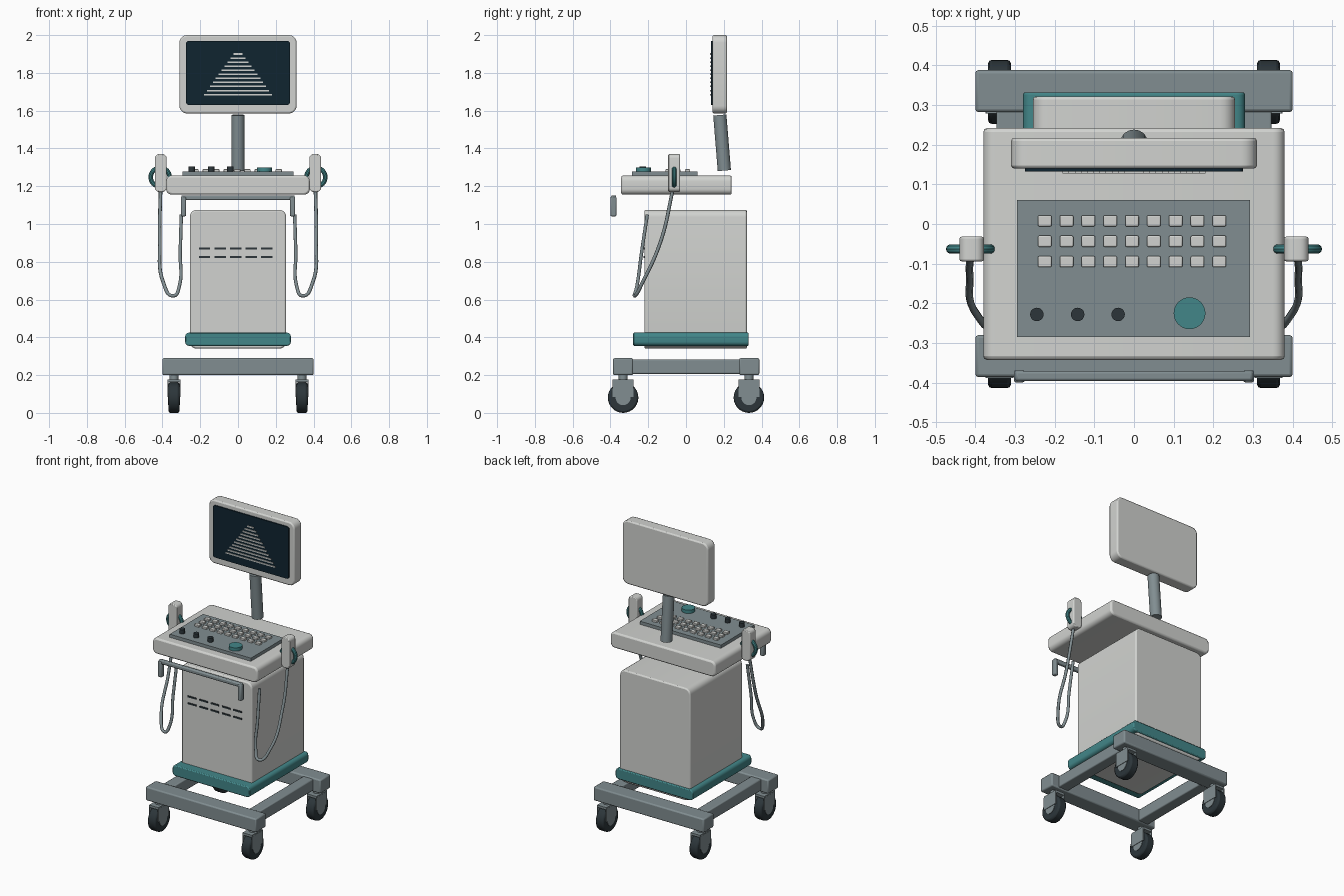
import bpy, bmesh
from math import radians
from mathutils import Vector

if "Cube" in bpy.data.objects:
    bpy.data.objects.remove(bpy.data.objects["Cube"], do_unlink=True)


def material(name, rgb):
    m = bpy.data.materials.new(name)
    m.use_nodes = True
    m.diffuse_color = (*rgb, 1)
    m.node_tree.nodes["Principled BSDF"].inputs["Base Color"].default_value = (*rgb, 1)
    return m


white = material("warm white", (0.64, 0.65, 0.63))
grey = material("blue grey", (0.22, 0.27, 0.285))
teal = material("teal", (0.055, 0.24, 0.25))
dark = material("charcoal", (0.025, 0.036, 0.042))
glass = material("screen navy", (0.005, 0.018, 0.03))


def finish(ob, name, mat, smooth=True):
    ob.name = name
    ob.data.materials.append(mat)
    if smooth:
        bpy.ops.object.select_all(action='DESELECT')
        ob.select_set(True)
        bpy.context.view_layer.objects.active = ob
        bpy.ops.object.shade_smooth_by_angle(angle=radians(35))
    return ob


def box(name, lo, hi, mat, round_y=0, soft=0):
    """Box between two corners; round_y rounds its y-running edges, soft eases the rest."""
    lo, hi = Vector(lo), Vector(hi)
    bm = bmesh.new()
    bmesh.ops.create_cube(bm, size=1)
    bmesh.ops.scale(bm, vec=hi - lo, verts=bm.verts)
    bmesh.ops.translate(bm, vec=(lo + hi) / 2, verts=bm.verts)
    if round_y:
        edges = [e for e in bm.edges if abs(e.verts[0].co.y - e.verts[1].co.y) > 1e-5]
        bmesh.ops.bevel(bm, geom=edges, offset=round_y, segments=5, profile=0.5, affect='EDGES')
    me = bpy.data.meshes.new(name)
    bm.to_mesh(me)
    bm.free()
    ob = bpy.data.objects.new(name, me)
    bpy.context.collection.objects.link(ob)
    finish(ob, name, mat, bool(round_y or soft))
    if soft:
        mod = ob.modifiers.new("soft edges", 'BEVEL')
        mod.width, mod.segments, mod.angle_limit = soft, 2, radians(40)
    return ob


def rod(name, a, b, radius, mat, sides=24):
    """Cylinder from point a to point b."""
    a, b = Vector(a), Vector(b)
    bpy.ops.mesh.primitive_cylinder_add(vertices=sides, radius=radius,
                                        depth=(b - a).length, location=(a + b) / 2)
    ob = bpy.context.object
    ob.rotation_euler = (b - a).to_track_quat('Z', 'Y').to_euler()
    return finish(ob, name, mat)


# Wheeled base frame
for y, end in ((-0.333, "front"), (0.335, "back")):
    box(f"base_{end}_bar", (-0.4, y - 0.053, 0.2), (0.4, y + 0.053, 0.29), grey, soft=0.008)
for s, side in ((1, "left"), (-1, "right")):
    x = 0.31 * s
    box(f"base_{side}_rail", (x - 0.037, -0.33, 0.207), (x + 0.037, 0.33, 0.283), grey, soft=0.006)

    # Casters
    for y, end in ((-0.333, "front"), (0.333, "back")):
        c = 0.339 * s
        tag = f"{end}_{side}_caster"
        wheel = rod(tag + "_wheel", (c - 0.029, y, 0.081), (c + 0.029, y, 0.081), 0.081, dark, 28)
        mod = wheel.modifiers.new("tyre edge", 'BEVEL')
        mod.width, mod.segments, mod.angle_limit = 0.01, 2, radians(40)
        rod(tag + "_hub", (c - 0.032, y, 0.081), (c + 0.032, y, 0.081), 0.04, grey, 20)
        rod(tag + "_stem", (c, y, 0.16), (c, y, 0.21), 0.024, grey, 16)
        box(tag + "_fork_top", (c - 0.034, y - 0.055, 0.163), (c + 0.034, y + 0.055, 0.178), grey)
        for f in (-1, 1):
            m = c + 0.032 * f
            box(tag + "_fork_plate", (m - 0.003, y - 0.055, 0.085), (m + 0.003, y + 0.055, 0.17), grey)

# Cabinet with trim and vents
box("cabinet", (-0.255, -0.22, 0.34), (0.255, 0.322, 1.075), white, 0.038, 0.008)
box("cabinet_trim", (-0.28, -0.28, 0.355), (0.28, 0.332, 0.425), teal, 0.022, 0.006)
for z in (0.825, 0.87):
    for i in range(5):
        x = -0.177 + 0.0825 * i
        box("vent_slot", (x - 0.03, -0.225, z - 0.005), (x + 0.03, -0.215, z + 0.005), dark)

# Console and control panel
box("console", (-0.38, -0.343, 1.155), (0.38, 0.242, 1.257), white, 0.03, 0.01)
box("control_panel", (-0.295, -0.285, 1.25), (0.293, 0.06, 1.278), grey)
for row in range(3):
    for col in range(9):
        x, y = -0.225 + 0.055 * col, 0.008 - 0.0515 * row
        box("key", (x - 0.017, y - 0.014, 1.27), (x + 0.017, y + 0.014, 1.29), white, soft=0.003)
for x in (-0.245, -0.142, -0.04):
    rod("knob", (x, -0.228, 1.27), (x, -0.228, 1.305), 0.017, dark, 20)
rod("trackball_dial", (0.14, -0.225, 1.27), (0.14, -0.225, 1.3), 0.04, teal, 32)

# Front handle
box("handle_bar", (-0.3, -0.396, 1.126), (0.3, -0.37, 1.152), grey, soft=0.007)
for s in (-1, 1):
    box("handle_post", (0.289 * s - 0.014, -0.4, 1.04), (0.289 * s + 0.014, -0.368, 1.145), grey, soft=0.007)

# Probe holders, rings and hanging cables
cable_path = [(0.41, -0.07, 1.18), (0.414, -0.13, 0.92), (0.395, -0.23, 0.69), (0.34, -0.272, 0.62),
              (0.311, -0.26, 0.67), (0.306, -0.235, 0.85), (0.3, -0.205, 1.05)]
for s, side in ((1, "left"), (-1, "right")):
    x = 0.409 * s
    box(f"{side}_probe", (x - 0.031, -0.094, 1.17), (x + 0.031, -0.032, 1.37), white, 0.022, 0.005)
    bpy.ops.mesh.primitive_torus_add(major_radius=0.05, minor_radius=0.012, major_segments=32,
                                     minor_segments=10, location=(x + 0.003 * s, -0.063, 1.248),
                                     rotation=(radians(90), 0, 0))
    finish(bpy.context.object, f"{side}_probe_ring", teal)
    curve = bpy.data.curves.new(f"{side}_cable", 'CURVE')
    curve.dimensions = '3D'
    curve.bevel_depth, curve.bevel_resolution, curve.resolution_u = 0.0095, 2, 8
    curve.use_fill_caps = True
    spline = curve.splines.new('BEZIER')
    spline.bezier_points.add(len(cable_path) - 1)
    for point, (px, py, pz) in zip(spline.bezier_points, cable_path):
        point.co = (px * s, py, pz)
        point.handle_left_type = point.handle_right_type = 'AUTO'
    curve.materials.append(grey)
    bpy.context.collection.objects.link(bpy.data.objects.new(f"{side}_cable", curve))

# Monitor on a tilted pole
rod("monitor_pole", (0, 0.203, 1.283), (0, 0.179, 1.577), 0.035, grey, 28)
box("monitor", (-0.31, 0.14, 1.585), (0.31, 0.217, 2.0), white, 0.04, 0.008)
box("screen", (-0.275, 0.132, 1.63), (0.275, 0.142, 1.97), glass, 0.015)
for i in range(11):
    half, z = 0.025 + 0.0155 * i, 1.9 - 0.0215 * i
    box("scan_line", (-half, 0.127, z - 0.004), (half, 0.133, z + 0.004), white)
